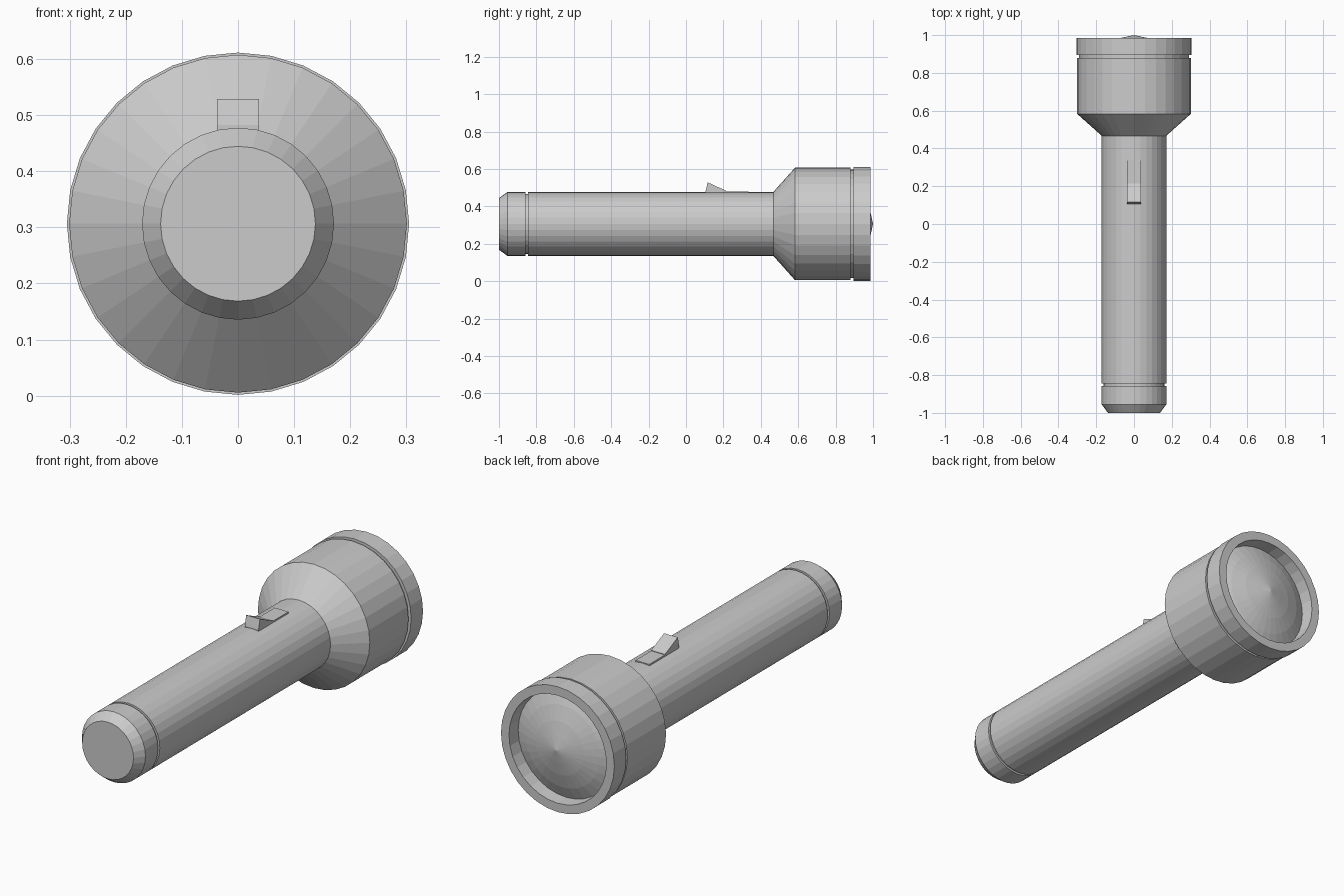
import bpy, bmesh
from math import sin, cos, tau

if "Cube" in bpy.data.objects:
    bpy.data.objects.remove(bpy.data.objects["Cube"])

AXIS_Z = 0.3065
SIDES = 32


def finish(bm, name):
    bmesh.ops.recalc_face_normals(bm, faces=bm.faces)
    mesh = bpy.data.meshes.new(name)
    bm.to_mesh(mesh)
    bm.free()
    obj = bpy.data.objects.new(name, mesh)
    bpy.context.collection.objects.link(obj)
    return obj


def lathe(name, profile):
    """Revolve (radius, y) points around the torch axis; radius 0 closes to a point."""
    bm = bmesh.new()
    rings = []
    for r, y in profile:
        if r == 0:
            rings.append([bm.verts.new((0, y, AXIS_Z))] * SIDES)
        else:
            rings.append([bm.verts.new((r * cos(tau * i / SIDES), y, AXIS_Z + r * sin(tau * i / SIDES)))
                          for i in range(SIDES)])
    for a, b in zip(rings, rings[1:]):
        for i in range(SIDES):
            j = (i + 1) % SIDES
            bm.faces.new(list(dict.fromkeys((a[i], a[j], b[j], b[i]))))
    # flat end where the profile starts off the axis
    if profile[0][0] > 0:
        bm.faces.new(rings[0])
    return finish(bm, name)


def extrude_x(name, outline, half_width):
    """Extrude a (y, z) side outline symmetrically across x."""
    bm = bmesh.new()
    left, right = ([bm.verts.new((x, y, z)) for y, z in outline] for x in (-half_width, half_width))
    bm.faces.new(left)
    bm.faces.new(right)
    n = len(outline)
    for i in range(n):
        j = (i + 1) % n
        bm.faces.new((left[i], left[j], right[j], right[i]))
    return finish(bm, name)


# Chamfered tail cap, with the narrow groove in front of it
lathe("tail_cap", [(0.138, -1.0), (0.171, -0.955), (0.171, -0.858),
                   (0.161, -0.858), (0.161, -0.845)])

# Handle tube, flaring cone and reflector head, then the front groove
lathe("body", [(0.171, -0.845), (0.171, 0.467), (0.301, 0.583), (0.301, 0.88),
               (0.29, 0.88), (0.29, 0.895)])

# Lens ring with a recessed inner wall
lathe("lens_ring", [(0.29, 0.895), (0.305, 0.895), (0.305, 0.986),
                    (0.262, 0.986), (0.258, 0.92)]).data.update()

# Domed lens
lathe("lens", [(0.26, 0.92), (0.2, 0.947), (0.13, 0.970), (0.065, 0.986), (0, 1.0)])

# Thumb switch: wedge slider on a thin track plate
extrude_x("switch_slider", [(0.105, 0.47), (0.105, 0.482), (0.116, 0.529),
                            (0.165, 0.506), (0.215, 0.484), (0.215, 0.47)], 0.037)
extrude_x("switch_track", [(0.2, 0.47), (0.2, 0.481), (0.335, 0.481), (0.335, 0.47)], 0.037)
